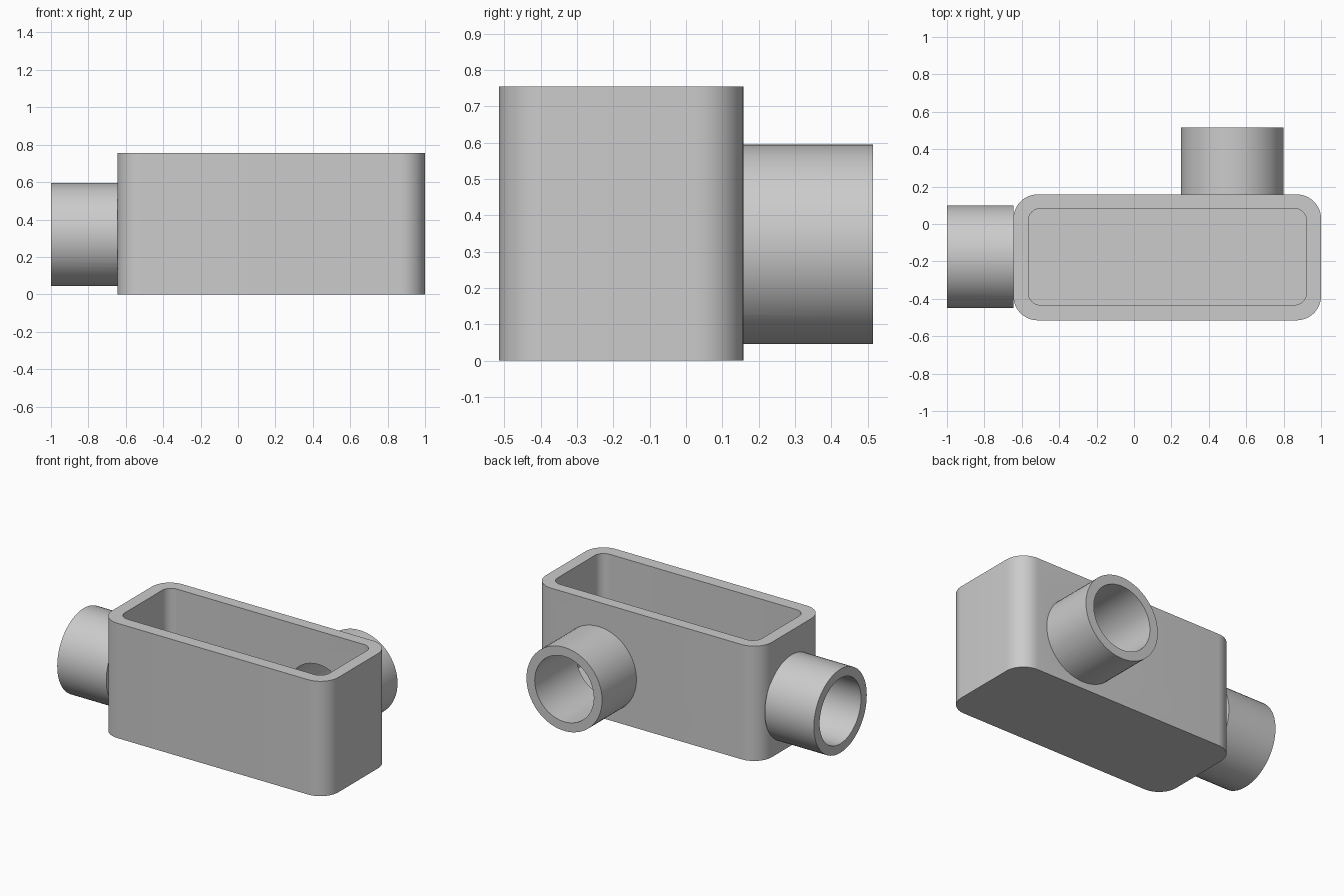
import bpy, bmesh, math
from mathutils import Matrix, Vector

if "Cube" in bpy.data.objects:
    bpy.data.objects.remove(bpy.data.objects["Cube"])

grey = bpy.data.materials.new("grey metal")
grey.diffuse_color = (0.6, 0.6, 0.6, 1)
grey.use_nodes = True
grey.node_tree.nodes["Principled BSDF"].inputs["Base Color"].default_value = grey.diffuse_color


def finish(name, bm):
    bmesh.ops.recalc_face_normals(bm, faces=bm.faces)
    mesh = bpy.data.meshes.new(name)
    bm.to_mesh(mesh)
    bm.free()
    mesh.materials.append(grey)
    obj = bpy.data.objects.new(name, mesh)
    bpy.context.collection.objects.link(obj)
    return obj


def rounded_block(name, x0, x1, y0, y1, z0, z1, r, steps=12):
    """Upright prism with rounded vertical corners."""
    bm = bmesh.new()
    corners = [(x1 - r, y1 - r), (x0 + r, y1 - r), (x0 + r, y0 + r), (x1 - r, y0 + r)]
    ring = []
    for i, (cx, cy) in enumerate(corners):
        for s in range(steps + 1):
            a = math.pi / 2 * (i + s / steps)
            ring.append(bm.verts.new((cx + r * math.cos(a), cy + r * math.sin(a), z0)))
    base = bm.faces.new(ring)
    top = bmesh.ops.extrude_face_region(bm, geom=[base])
    verts = [v for v in top["geom"] if isinstance(v, bmesh.types.BMVert)]
    bmesh.ops.translate(bm, verts=verts, vec=(0, 0, z1 - z0))
    return finish(name, bm)


def rod(name, start, end, r, sides=64):
    """Cylinder between two points."""
    a, b = Vector(start), Vector(end)
    turn = (b - a).to_track_quat('Z', 'Y').to_matrix().to_4x4()
    bm = bmesh.new()
    bmesh.ops.create_cone(bm, cap_ends=True, segments=sides, radius1=r, radius2=r,
                          depth=(b - a).length,
                          matrix=Matrix.Translation((a + b) / 2) @ turn)
    return finish(name, bm)


def combine(target, tool, operation):
    mod = target.modifiers.new(operation, 'BOOLEAN')
    mod.operation, mod.object, mod.solver = operation, tool, 'EXACT'
    bpy.context.view_layer.objects.active = target
    bpy.ops.object.modifier_apply(modifier=mod.name)
    bpy.data.objects.remove(tool)


# Box with rounded corners
body = rounded_block("conduit_box", -0.645, 1.0, -0.515, 0.158, 0, 0.755, 0.13)

# Side and rear pipe sockets
Z, R, BORE = 0.32, 0.275, 0.215
combine(body, rod("side_socket", (-1, -0.175, Z), (-0.643, -0.175, Z), R), 'UNION')
combine(body, rod("rear_socket", (0.525, 0.515, Z), (0.525, 0.12, Z), R), 'UNION')

# Open cavity and the bores leading into it
combine(body, rounded_block("cavity", -0.565, 0.922, -0.433, 0.083, 0.08, 0.9, 0.065),
        'DIFFERENCE')
combine(body, rod("side_bore", (-1.1, -0.175, Z), (-0.45, -0.175, Z), BORE), 'DIFFERENCE')
combine(body, rod("rear_bore", (0.525, 0.6, Z), (0.525, 0.0, Z), BORE), 'DIFFERENCE')

# Smooth the curved walls, keep the rims sharp
body.select_set(True)
bpy.context.view_layer.objects.active = body
bpy.ops.object.shade_smooth_by_angle(angle=math.radians(30))
